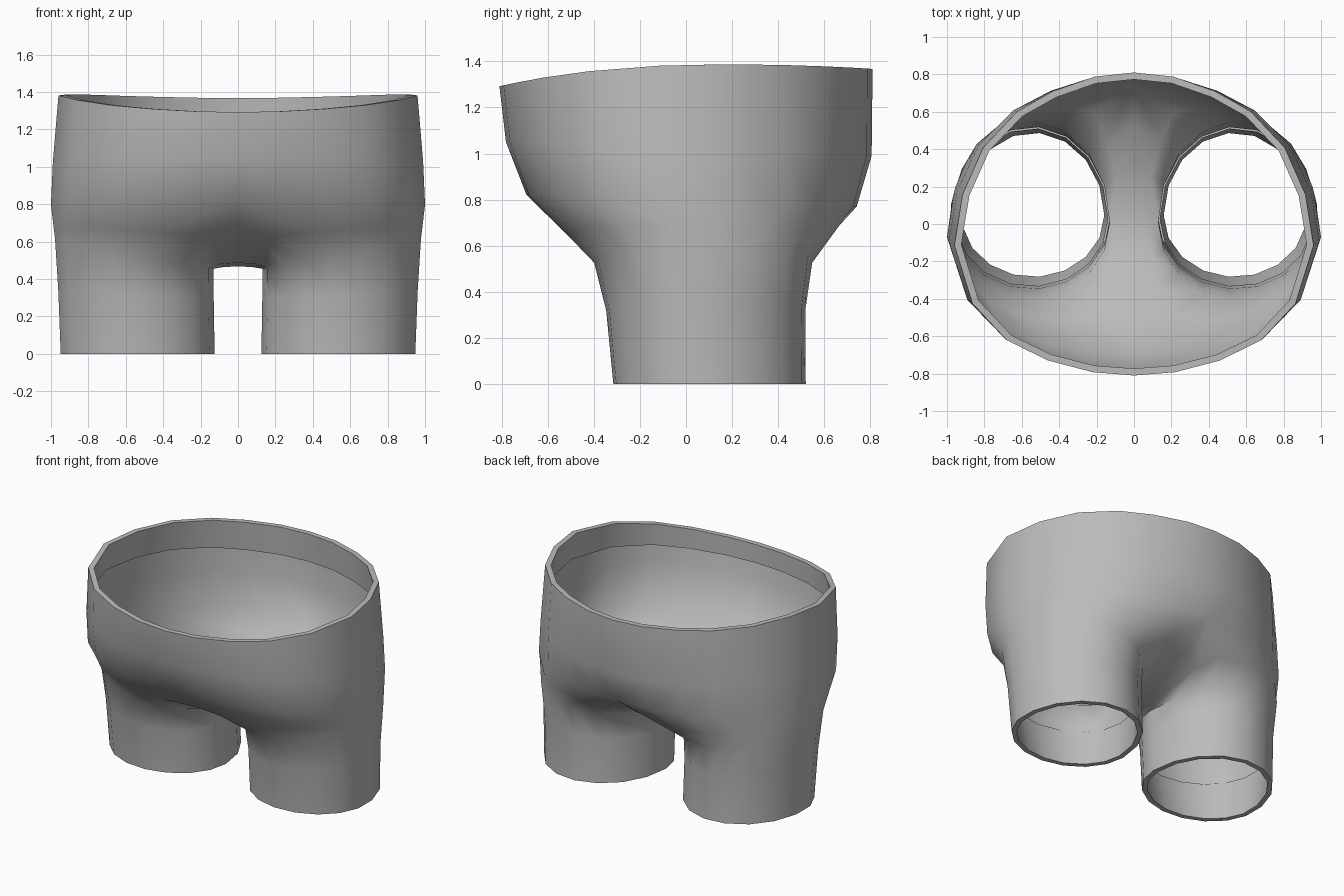
import bpy, bmesh, math

if "Cube" in bpy.data.objects:
    bpy.data.objects.remove(bpy.data.objects["Cube"])

grey = bpy.data.materials.new("grey_cloth")
grey.diffuse_color = (0.5, 0.5, 0.5, 1)
grey.use_nodes = True
grey.node_tree.nodes["Principled BSDF"].inputs["Base Color"].default_value = grey.diffuse_color

# Right half of the widest outline, front centre to back centre
ARC = [(0, -.81), (.23, -.79), (.48, -.72), (.71, -.6), (.9, -.39), (1, -.07),
       (.955, .2), (.84, .44), (.65, .62), (.45, .72), (.22, .79), (0, .81)]
# Crotch seam, back to front (y, z)
SEAM = [(.53, .61), (.33, .505), (.08, .467), (-.22, .487), (-.48, .635)]
N = len(ARC) + len(SEAM)


def lerp(a, b, t):
    return tuple(p + (q - p) * t for p, q in zip(a, b))


def arc(sx, front, back, zf, zb, shift=0):
    """Half ring of the trunk, scaled separately at front and back."""
    ring = []
    for x, y in ARC:
        w = (y / .81) ** 2
        k = 1 - (1 - (front if y < 0 else back)) * w
        ring.append((x * sx, y * k - shift * (1 - w),
                     zf + (zb - zf) * (y + .81) / 1.62))
    return ring


def leg(x0, x1, y0, y1, z_in, z_out):
    """Closed leg ring, fuller at the front, starting at the arc's corner."""
    yc = y0 + .43 * (y1 - y0)
    ring = []
    for i in range(N):
        a = -math.pi + math.tau * (i + 3) / N
        c, s = math.cos(a), math.sin(a)
        ring.append(((x0 + x1) / 2 + c * (x1 - x0) / 2,
                     yc + s * ((y1 - yc) if s > 0 else (yc - y0)),
                     z_in + (z_out - z_in) * (c + 1) / 2))
    return ring


def inset(ring, d, cx, cy):
    """Pull a ring towards a centre."""
    out = []
    for x, y, z in ring:
        k = 1 - d / math.hypot(x - cx, y - cy)
        out.append((cx + (x - cx) * k if x else 0, cy + (y - cy) * k, z))
    return out


def loft(name, strips):
    """Each strip is (list of rings from top to bottom, closed flag)."""
    bm = bmesh.new()
    for rings, closed in strips:
        rows = [[bm.verts.new(p) for p in r] for r in rings]
        for a, b in zip(rows, rows[1:]):
            n = len(a)
            for i in range(n if closed else n - 1):
                j = (i + 1) % n
                bm.faces.new((a[i], b[i], b[j], a[j]))
    bmesh.ops.remove_doubles(bm, verts=bm.verts, dist=1e-4)
    me = bpy.data.meshes.new(name)
    bm.to_mesh(me)
    bm.free()
    me.materials.append(grey)
    ob = bpy.data.objects.new(name, me)
    bpy.context.collection.objects.link(ob)
    m = ob.modifiers.new("mirror", 'MIRROR')
    m.use_clip = True
    m.merge_threshold = 1e-4
    bpy.ops.object.select_all(action='DESELECT')
    ob.select_set(True)
    bpy.context.view_layer.objects.active = ob
    bpy.ops.object.modifier_apply(modifier=m.name)
    bpy.ops.object.shade_smooth_by_angle(angle=math.radians(60))
    return ob


# Trunk rings: tilted waist, belly, hip
waist = [(x, y, 1.387 - (.019 * ((y - .2) / .6) ** 2 if y > .2 else
                         .095 * ((.2 - y) / 1.01) ** 2.4))
         for x, y, z in arc(.96, 1, 1, 0, 0, .045)]
belly = arc(.99, .965, .995, 1.05, .99, .025)
hip = arc(1, .855, .915, .82, .77)

# Leg rings
thigh = leg(.13, .985, -.40, .55, .455, .61)
knee = leg(.13, .968, -.348, .52, .30, .34)
cuff = leg(.125, .955, -.317, .522, 0, 0)

# Hip arc plus crotch seam closes the loop that each leg grows from
crotch = hip + [(0, y, z) for y, z in SEAM]
groin = []
for i, (a, b) in enumerate(zip(thigh, crotch)):
    x, y, z = lerp(a, b, .42)
    if i >= len(ARC):          # keep the strip between the legs broad
        z = a[2] + (b[2] - a[2]) * .75
    groin.append((x, y, z))

loft("shorts_body", [([waist, belly, hip], False),
                     ([crotch, groin, thigh, knee, cuff], True)])

# Folded hems inside the waist and the leg openings
waist_end = [lerp(a, b, .53) for a, b in zip(waist, belly)]
loft("waist_hem", [([inset(waist_end, .022, 0, 0),
                     inset(waist, .037, 0, 0), waist], False)])
cx, cy = .54, .07
loft("leg_hem", [([cuff, inset(cuff, .034, cx, cy),
                   inset([lerp(a, b, .85) for a, b in zip(cuff, knee)],
                         .008, cx, cy)], True)])
